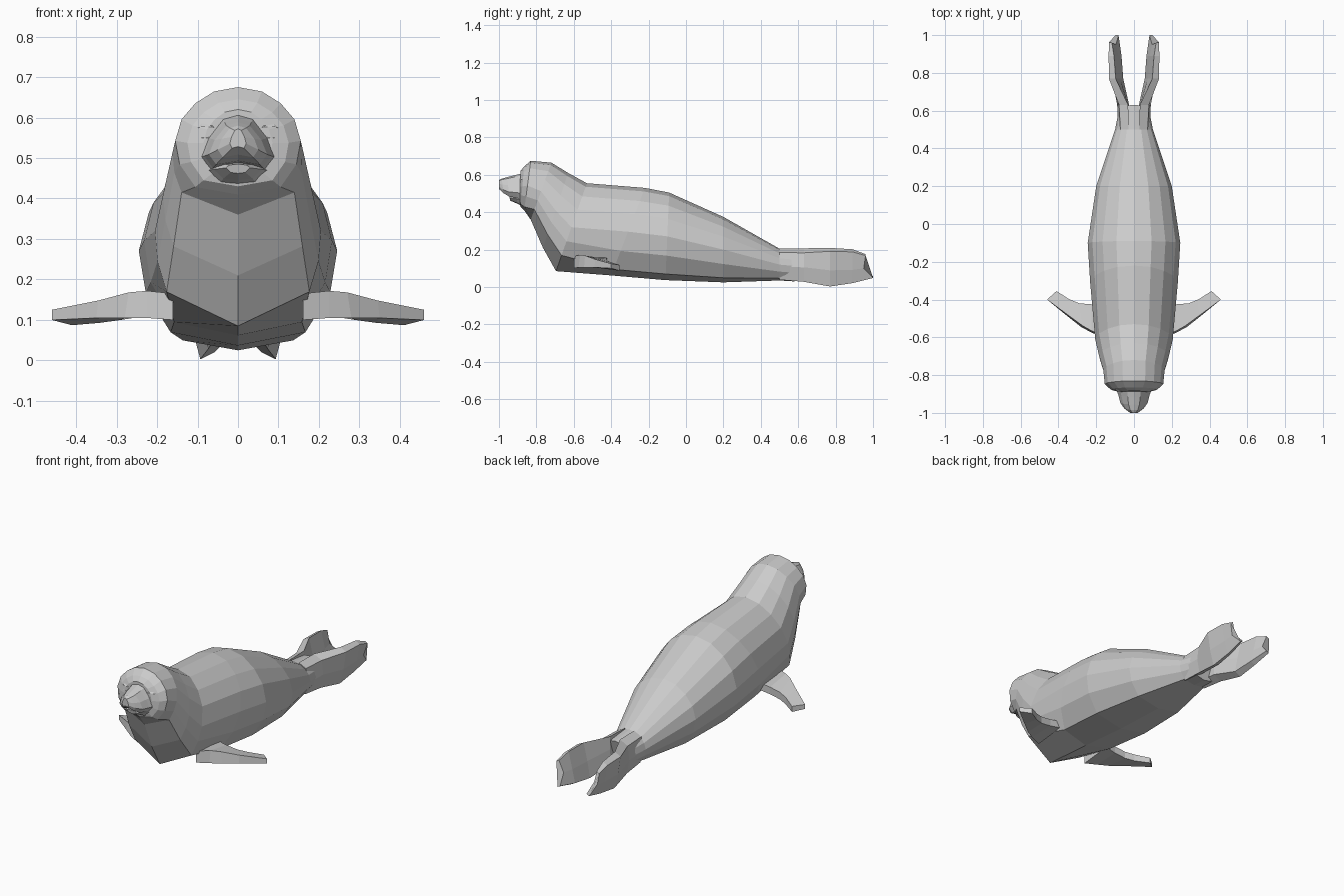
import bpy, bmesh
from mathutils import Vector

grey = bpy.data.materials.new("seal_grey")
grey.diffuse_color = (0.6, 0.6, 0.6, 1)


def loft(name, rings):
    """Skin a list of equal-length point loops and cap both ends."""
    bm = bmesh.new()
    loops = [[bm.verts.new(p) for p in r] for r in rings]
    n = len(loops[0])
    for a, b in zip(loops, loops[1:]):
        for i in range(n):
            j = (i + 1) % n
            bm.faces.new((a[i], a[j], b[j], b[i]))
    bm.faces.new(loops[0])
    bm.faces.new(loops[-1])
    bmesh.ops.recalc_face_normals(bm, faces=bm.faces)
    me = bpy.data.meshes.new(name)
    bm.to_mesh(me)
    bm.free()
    me.materials.append(grey)
    ob = bpy.data.objects.new(name, me)
    bpy.context.collection.objects.link(ob)
    return ob


def mirrored(name, rings):
    for side, s in (("left", 1), ("right", -1)):
        loft(side + "_" + name, [[(s * x, y, z) for x, y, z in r] for r in rings])


def section(ty, tz, by, bz, w, shape):
    """Symmetric slanted ring between a top point and a bottom point."""
    half = [(x * w, by + (ty - by) * h, bz + (tz - bz) * h) for x, h in shape]
    return half + [(-x, y, z) for x, y, z in half[-2:0:-1]]


# Body, from the face to the stump between the hind flippers
oval = [(0, 1), (.38, .96), (.68, .85), (.9, .7), (1, .5), (.93, .28), (.68, .07), (0, 0)]
keel = [(0, 1), (.38, .96), (.68, .85), (.9, .7), (1, .5), (.97, .34), (.86, .18), (0, 0)]
body = [
    (-.885, .62, -.89, .455, .085, oval),
    (-.865, .645, -.885, .43, .125, oval),
    (-.83, .675, -.865, .41, .155, oval),
    (-.72, .665, -.83, .36, .162, keel),
    (-.63, .61, -.765, .21, .185, keel),
    (-.53, .555, -.695, .085, .205, keel),
    (-.22, .53, -.40, .062, .232, oval),
    (-.09, .505, -.11, .037, .245, oval),
    (.2, .375, .2, .025, .2, oval),
    (.5, .205, .5, .035, .1, oval),
    (.63, .19, .58, .03, .08, oval),
]
loft("body", [section(*r) for r in body])

# Muzzle tapering to the nose, with full cheeks
snout = [(0, 1), (.4, .93), (.8, .62), (1, .3), (.75, .08), (0, .16)]
muzzle = [
    (-.85, .615, -.86, .45, .10, snout),
    (-.915, .598, -.90, .465, .083, snout),
    (-.955, .588, -.945, .475, .072, snout),
    (-.985, .58, -.975, .495, .05, snout),
    (-1.0, .572, -1.0, .52, .02, snout),
]
loft("muzzle", [section(*r) for r in muzzle])

# Lower jaw tucked under the nose
jaw = [(0, 1), (.7, .9), (1, .6), (.6, .1), (0, 0)]
loft("lower_jaw", [section(-.84, .5, -.84, .41, .10, jaw),
                   section(-.91, .49, -.90, .445, .06, jaw),
                   section(-.945, .485, -.94, .462, .03, jaw)])


# Brows and lower lids that frame the narrow eyes
def lid(z, h, droop):
    pts = [(.035, -.875, z - droop), (.065, -.89, z), (.09, -.885, z), (.118, -.862, z - droop)]
    return [[(x, y, c), (x, y + .012, c + h), (x, y + .045, c + h), (x, y + .045, c)]
            for x, y, c in pts]


mirrored("brow", lid(.577, .012, .008))
mirrored("lower_lid", lid(.55, .012, -.004))

# Front flippers, swept back and thinning to the tip
mirrored("front_flipper", [
    [(.16, -.60, .165), (.16, -.42, .16), (.16, -.42, .12), (.16, -.60, .10)],
    [(.225, -.565, .172), (.225, -.425, .15), (.225, -.425, .11), (.225, -.575, .105)],
    [(.27, -.54, .168), (.29, -.42, .14), (.29, -.42, .10), (.28, -.545, .105)],
    [(.345, -.485, .148), (.34, -.40, .132), (.34, -.40, .093), (.35, -.49, .105)],
    [(.46, -.40, .125), (.41, -.355, .118), (.41, -.355, .087), (.46, -.40, .10)],
])


# Hind flippers: upright blades with a notched rear edge
def blade(low, mid, high, t):
    low, mid, high = Vector(low), Vector(mid), Vector(high)
    out = Vector((t, 0, -t * .5))
    return [low - out, mid - out * 1.2, high - out, high + out, mid + out * 1.2, low + out]


mirrored("hind_flipper", [
    blade((.045, .50, .05), (.06, .50, .12), (.05, .50, .195), .022),
    blade((.05, .63, .04), (.06, .63, .12), (.055, .63, .195), .024),
    blade((.075, .77, .012), (.095, .77, .10), (.115, .77, .20), .018),
    blade((.08, .89, .028), (.1, .89, .10), (.12, .89, .195), .014),
    blade((.09, 1.0, .052), (.105, .95, .105), (.125, .96, .172), .008),
])
